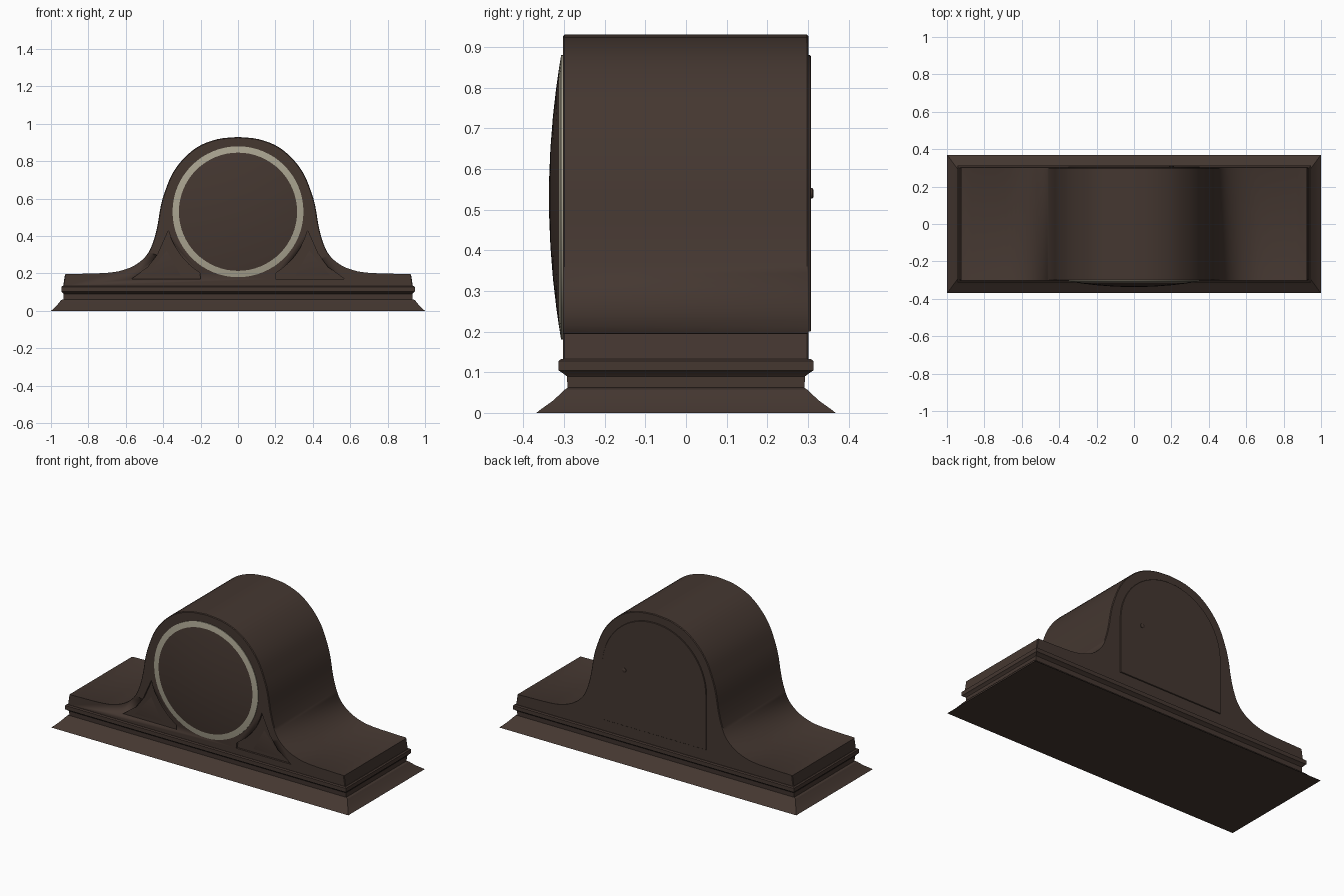
import bpy, bmesh, math
from mathutils import Vector

cube = bpy.data.objects.get("Cube")
if cube:
    bpy.data.objects.remove(cube, do_unlink=True)


def material(name, rgb):
    m = bpy.data.materials.new(name)
    m.use_nodes = True
    m.diffuse_color = (*rgb, 1)
    m.node_tree.nodes["Principled BSDF"].inputs["Base Color"].default_value = (*rgb, 1)
    return m


wood = material("dark_wood", (0.058, 0.038, 0.030))
cream = material("cream_ring", (0.40, 0.37, 0.28))


def finish(name, bm, mats, angle=35):
    bmesh.ops.recalc_face_normals(bm, faces=bm.faces[:])
    mesh = bpy.data.meshes.new(name)
    bm.to_mesh(mesh)
    bm.free()
    for m in mats:
        mesh.materials.append(m)
    obj = bpy.data.objects.new(name, mesh)
    bpy.context.collection.objects.link(obj)
    bpy.ops.object.select_all(action='DESELECT')
    obj.select_set(True)
    bpy.context.view_layer.objects.active = obj
    bpy.ops.object.shade_smooth_by_angle(angle=math.radians(angle))
    return obj


def loft(bm, rings):
    """Closed loops joined in sequence and capped at both ends."""
    loops = [[bm.verts.new(p) for p in ring] for ring in rings]
    n = len(loops[0])
    for a, b in zip(loops, loops[1:]):
        for i in range(n):
            j = (i + 1) % n
            bm.faces.new((a[i], a[j], b[j], b[i]))
    bm.faces.new(loops[0])
    bm.faces.new(loops[-1])


def extrude_outline(name, outline, y0, y1, mats, chamfer=0.0):
    """Outline in x and z, swept along y with slightly drawn-in rims."""
    c = sum((Vector(p) for p in outline), Vector((0, 0))) / len(outline)
    inner = [Vector(p) + (c - Vector(p)).normalized() * chamfer for p in outline]
    s = chamfer if y1 > y0 else -chamfer
    rings = [[(p[0], y, p[1]) for p in pts] for pts, y in
             ((inner, y0), (outline, y0 + s), (outline, y1 - s), (inner, y1))]
    if chamfer == 0:
        rings = [rings[0], rings[-1]]
    bm = bmesh.new()
    loft(bm, rings)
    return finish(name, bm, mats)


def spline(pts, steps=4):
    """Catmull-Rom curve through the points."""
    p = [Vector(q) for q in pts]
    p = [2 * p[0] - p[1]] + p + [2 * p[-1] - p[-2]]
    out = []
    for a, b, c, d in zip(p, p[1:], p[2:], p[3:]):
        for k in range(steps):
            t = k / steps
            out.append(0.5 * (2 * b + (c - a) * t + (2 * a - 5 * b + 4 * c - d) * t ** 2
                              + (3 * b - a - 3 * c + d) * t ** 3))
    return out + [p[-2]]


# Moulded plinth: flared foot, recessed neck and projecting ledge
bm = bmesh.new()
steps = [(0, 1.0, 0.368), (0.008, 0.99, 0.358), (0.03, 0.968, 0.327), (0.058, 0.945, 0.297),
         (0.062, 0.932, 0.291), (0.09, 0.932, 0.293), (0.1, 0.94, 0.306),
         (0.104, 0.945, 0.313), (0.128, 0.945, 0.313), (0.133, 0.938, 0.306)]
loft(bm, [[(-x, -y, z), (x, -y, z), (x, y, z), (-x, y, z)] for z, x, y in steps])
finish("plinth", bm, [wood], 15)

# Humped case
half = spline([(0.925, 0.195), (0.70, 0.202), (0.60, 0.222), (0.53, 0.258), (0.48, 0.31),
               (0.45, 0.38), (0.43, 0.46), (0.413, 0.56), (0.39, 0.64), (0.35, 0.735),
               (0.29, 0.815), (0.21, 0.88), (0.11, 0.918), (0, 0.93)])
right = [Vector((0.935, 0.13))] + half
outline = right + [Vector((-p.x, p.y)) for p in reversed(right[:-1])]
case = extrude_outline("case", outline, -0.303, 0.301, [wood], 0.004)

# Sunken triangular panels with curved sides, either side of the dial
CZ = 0.53
R = 0.35
for side in (-1, 1):
    inner = [(math.sin(a) * 0.385, CZ - math.cos(a) * 0.385)
             for a in [math.radians(32 + 43 * i / 8) for i in range(9)]]
    tri = [(0.2, 0.17)] + inner + [(0.385, 0.40), (0.425, 0.31), (0.48, 0.235), (0.57, 0.17)]
    tri = [(side * x, z) for x, z in tri]
    cutter = extrude_outline("panel_cutter", tri, -0.35, -0.291, [wood])
    mod = case.modifiers.new("panel", 'BOOLEAN')
    mod.object = cutter
    mod.operation = 'DIFFERENCE'
    mod.solver = 'EXACT'
    bpy.context.view_layer.objects.active = case
    bpy.ops.object.modifier_apply(modifier=mod.name)
    bpy.data.objects.remove(cutter, do_unlink=True)
    # Low pyramid boss inside each panel
    bm = bmesh.new()
    corners = [(0.30, 0.185), (0.38, 0.33), (0.50, 0.185)]
    base = [bm.verts.new((side * x, -0.29, z)) for x, z in corners]
    tip = bm.verts.new((side * 0.39, -0.303, 0.235))
    bm.faces.new(base)
    for i in range(3):
        bm.faces.new((base[i], base[(i + 1) % 3], tip))
    finish("panel_boss_" + ("left" if side > 0 else "right"), bm, [wood])

# Domed dial glass with its cream rim
bm = bmesh.new()
N = 64
radii = [R, R, 0.335, 0.316, 0.27, 0.2, 0.12, 0.05]
depths = [-0.295] + [-0.337 + 0.030 * (r / R) ** 2 for r in radii[1:]]
loft(bm, [[(r * math.cos(2 * math.pi * i / N), y, CZ + r * math.sin(2 * math.pi * i / N))
           for i in range(N)] for r, y in zip(radii, depths)])
for f in bm.faces:
    c = f.calc_center_median()
    f.material_index = 1 if math.hypot(c.x, c.z - CZ) > 0.316 else 0
finish("dial", bm, [wood, cream], 40)

# Arched back door and its small knob
arch = [(0.35 * math.cos(math.pi * i / 32), CZ + 0.35 * math.sin(math.pi * i / 32))
        for i in range(33)]
extrude_outline("back_door", [(0.35, 0.2)] + arch + [(-0.35, 0.2)], 0.298, 0.307, [wood], 0.002)
bm = bmesh.new()
loft(bm, [[(0.2 + r * math.cos(math.pi * i / 8), y, 0.54 + r * math.sin(math.pi * i / 8))
           for i in range(16)] for r, y in ((0.013, 0.305), (0.013, 0.311), (0.008, 0.314))])
finish("door_knob", bm, [wood])
